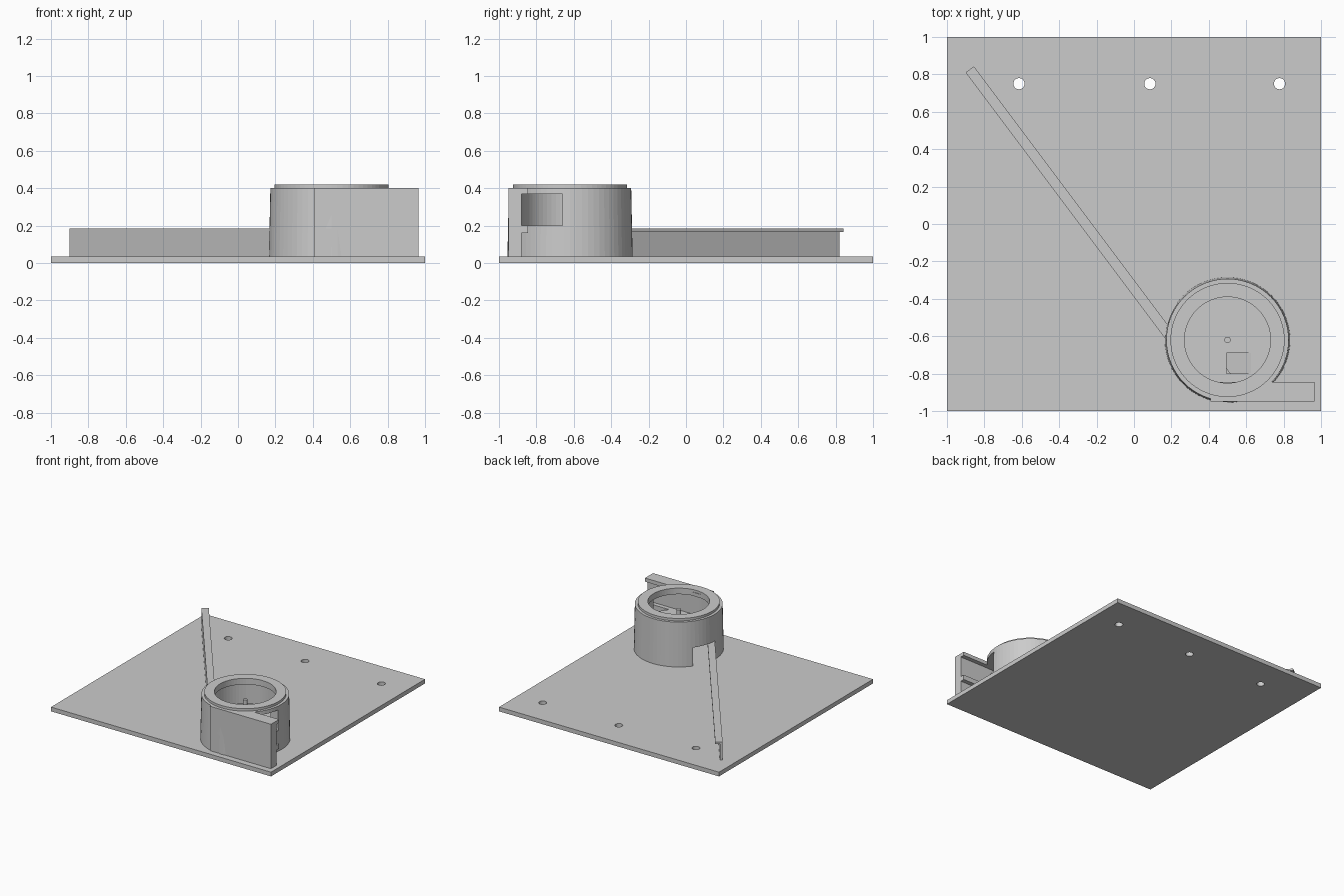
import bpy, bmesh, math
from mathutils import Vector

if "Cube" in bpy.data.objects:
    bpy.data.objects.remove(bpy.data.objects["Cube"], do_unlink=True)

grey = bpy.data.materials.new("matte grey")
grey.use_nodes = True
grey.diffuse_color = (0.6, 0.6, 0.6, 1)
grey.node_tree.nodes["Principled BSDF"].inputs["Base Color"].default_value = (0.6, 0.6, 0.6, 1)


def finish(bm, name):
    bmesh.ops.remove_doubles(bm, verts=bm.verts, dist=0.0001)
    bmesh.ops.recalc_face_normals(bm, faces=bm.faces)
    mesh = bpy.data.meshes.new(name)
    bm.to_mesh(mesh)
    bm.free()
    mesh.materials.append(grey)
    ob = bpy.data.objects.new(name, mesh)
    bpy.context.collection.objects.link(ob)
    return ob


def prism(name, start, end, section):
    """Extrude a (sideways-left, height) section from start to end on the ground plane."""
    a, b = Vector((*start, 0)), Vector((*end, 0))
    d = (b - a).normalized()
    side = Vector((-d.y, d.x, 0))
    bm = bmesh.new()
    face = bm.faces.new([bm.verts.new(a + side * u + Vector((0, 0, z))) for u, z in section])
    ext = bmesh.ops.extrude_face_region(bm, geom=[face])
    moved = [v for v in ext["geom"] if isinstance(v, bmesh.types.BMVert)]
    bmesh.ops.translate(bm, verts=moved, vec=b - a)
    return finish(bm, name)


def rect(u0, z0, u1, z1):
    return [(u0, z0), (u1, z0), (u1, z1), (u0, z1)]


def lathe(name, centre, profile, steps):
    """Revolve a (radius, height) profile that starts and ends on the axis."""
    bm = bmesh.new()
    verts = [bm.verts.new((r, 0, z)) for r, z in profile]
    edges = [bm.edges.new(pair) for pair in zip(verts, verts[1:])]
    bmesh.ops.spin(bm, geom=verts + edges, cent=(0, 0, 0), axis=(0, 0, 1),
                   angle=math.tau, steps=steps, use_duplicate=False)
    bmesh.ops.translate(bm, verts=bm.verts, vec=(*centre, 0))
    return finish(bm, name)


def cut(ob, cutter):
    cutter.hide_render = True
    mod = ob.modifiers.new("cut", "BOOLEAN")
    mod.operation = "DIFFERENCE"
    mod.solver = "EXACT"
    mod.object = cutter
    bpy.context.view_layer.objects.active = ob
    bpy.ops.object.modifier_apply(modifier=mod.name)
    bpy.data.objects.remove(cutter, do_unlink=True)


# Base plate with three mounting holes
plate = prism("base_plate", (-1, -1), (1, -1), rect(0, 0, 2, 0.035))
for x in (-0.615, 0.085, 0.778):
    cut(plate, lathe("hole_cutter", (x, 0.75), [(0, -0.1), (0.03, -0.1), (0.03, 0.1), (0, 0.1)], 24))

# Hollow drum with raised rim, inner floor and centre pin
drum = lathe("drum", (0.5, -0.62), [
    (0, 0.02), (0.335, 0.02), (0.327, 0.4), (0.305, 0.4), (0.305, 0.42), (0.23, 0.42),
    (0.23, 0.37), (0.26, 0.37), (0.26, 0.2), (0.017, 0.2), (0.017, 0.355), (0, 0.355)], 64)

# Side window facing the chute
cut(drum, prism("window_cutter", (0.5, -0.88), (1.1, -0.88), rect(0, 0.2, 0.22, 0.369)))

# Sloping scoop in the drum floor
cut(drum, prism("scoop_cutter", (0.495, -0.8), (0.495, -0.69),
                [(0, 0.22), (0, 0.12), (-0.13, 0.2), (-0.13, 0.22)]))

# Rail line, running diagonally into the drum
rail_start = Vector((-0.9, 0.81))
rail_dir = Vector((0.6, -0.8))

# Low exit tunnel beside the rail
cut(drum, prism("tunnel_cutter", rail_start + rail_dir * 1.5, rail_start + rail_dir * 2.25,
                rect(0.02, 0.01, 0.165, 0.185)))

# Guide rail: thin wall with an overhanging lip
prism("guide_rail", rail_start, rail_start + rail_dir * 1.8,
      [(0, 0.02), (0.02, 0.02), (0.02, 0.167), (0.055, 0.167), (0.055, 0.184), (0, 0.184)])

# Entry chute: wall with an upper lip and a lower shelf
prism("entry_chute", (0.41, -0.95), (0.965, -0.95), [
    (0, 0.02), (0.07, 0.02), (0.07, 0.16), (0.105, 0.16), (0.105, 0.2), (0.07, 0.2),
    (0.07, 0.37), (0.105, 0.37), (0.105, 0.4), (0, 0.4)])
